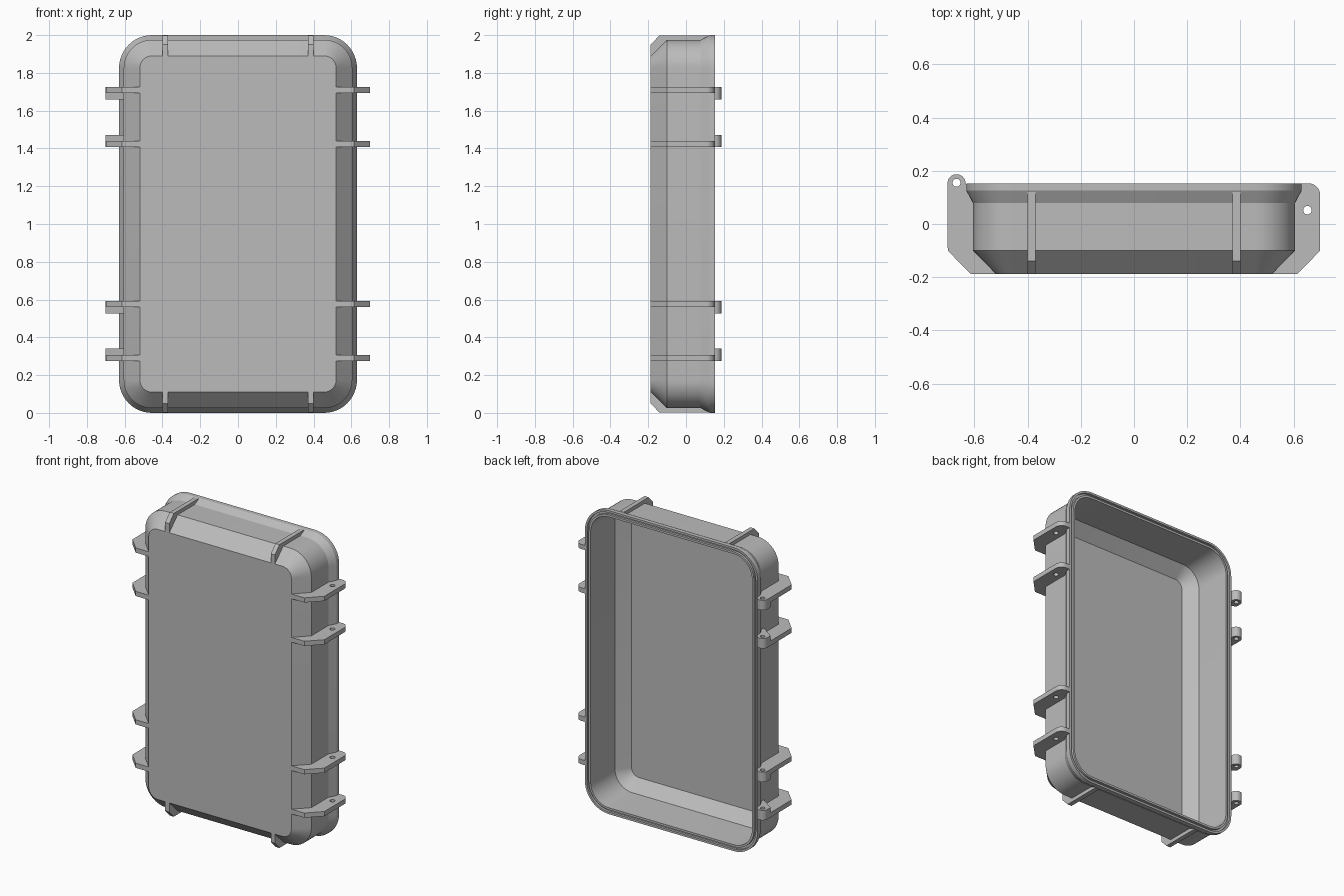
import bpy, bmesh, math

if "Cube" in bpy.data.objects:
    bpy.data.objects.remove(bpy.data.objects["Cube"])

FRONT, RIM = -0.187, 0.153

grey = bpy.data.materials.new("case_grey")
grey.diffuse_color = (0.5, 0.5, 0.5, 1)
grey.use_nodes = True
grey.node_tree.nodes["Principled BSDF"].inputs["Base Color"].default_value = grey.diffuse_color


def finish(ob):
    ob.data.materials.clear()
    ob.data.materials.append(grey)
    bpy.ops.object.select_all(action='DESELECT')
    ob.select_set(True)
    bpy.context.view_layer.objects.active = ob
    bpy.ops.object.shade_smooth_by_angle(angle=math.radians(25))


def rounded_rect(inset, n=12):
    """Points of the rim outline, moved inwards by inset."""
    hw, hh, r = 0.63 - inset, 1.0 - inset, 0.175 - inset
    pts = []
    for k, (sx, sz) in enumerate([(1, 1), (-1, 1), (-1, -1), (1, -1)]):
        for i in range(n + 1):
            a = math.pi / 2 * (k + i / n)
            pts.append((sx * (hw - r) + r * math.cos(a), 1 + sz * (hh - r) + r * math.sin(a)))
    return pts


def arc(cx, cy, r, a0, a1, n=12):
    return [(cx + r * math.cos(math.radians(a0 + (a1 - a0) * i / n)),
             cy + r * math.sin(math.radians(a0 + (a1 - a0) * i / n))) for i in range(n + 1)]


def plate(name, outline, thickness, location, rotation=(0, 0, 0), hole=None):
    """Flat plate from an outline, with an optional pin hole."""
    cu = bpy.data.curves.new(name, 'CURVE')
    cu.dimensions, cu.fill_mode, cu.extrude = '2D', 'BOTH', thickness / 2
    loops = [outline] + ([arc(*hole, 0, 345, 23)] if hole else [])
    for loop in loops:
        sp = cu.splines.new('POLY')
        sp.points.add(len(loop) - 1)
        for p, (x, y) in zip(sp.points, loop):
            p.co = (x, y, 0, 1)
        sp.use_cyclic_u = True
    ob = bpy.data.objects.new(name, cu)
    ob.location, ob.rotation_euler = location, rotation
    bpy.context.collection.objects.link(ob)
    bpy.ops.object.select_all(action='DESELECT')
    ob.select_set(True)
    bpy.context.view_layer.objects.active = ob
    bpy.ops.object.convert(target='MESH')
    ob = bpy.context.view_layer.objects.active
    bm = bmesh.new()
    bm.from_mesh(ob.data)
    bmesh.ops.remove_doubles(bm, verts=bm.verts, dist=1e-5)
    bmesh.ops.recalc_face_normals(bm, faces=bm.faces)
    bm.to_mesh(ob.data)
    bm.free()
    finish(ob)


# Shell: cross-section (inset, y) from outer panel round the grooved rim to the floor
section = [(0.11, FRONT), (0.025, -0.10), (0.025, 0.078), (0.0, 0.125), (0.0, RIM),
           (0.014, RIM), (0.014, RIM - 0.015), (0.028, RIM - 0.015), (0.028, RIM),
           (0.042, RIM), (0.050, -0.088), (0.122, FRONT + 0.028)]
bm = bmesh.new()
rings = [[bm.verts.new((x, y, z)) for x, z in rounded_rect(i)] for i, y in section]
for a, b in zip(rings, rings[1:]):
    for i in range(len(a)):
        j = (i + 1) % len(a)
        bm.faces.new((a[i], a[j], b[j], b[i]))
bm.faces.new(rings[0])
bm.faces.new(rings[-1])
bmesh.ops.recalc_face_normals(bm, faces=bm.faces)
me = bpy.data.meshes.new("case_shell")
bm.to_mesh(me)
bm.free()
shell = bpy.data.objects.new("case_shell", me)
bpy.context.collection.objects.link(shell)
finish(shell)

# Side brackets: latch plates on the right, hinge plates with knuckles on the left
inner = [(0.60, 0.08), (0.595, -0.105), (0.52, FRONT)]
foot = [(0.615, FRONT), (0.70, -0.10)]
latch = inner + foot + arc(0.655, RIM - 0.045, 0.045, 0, 90) + [(0.62, RIM), (0.62, 0.125)]
hinge = inner + foot + arc(0.667, 0.153, 0.034, 0, 180, 20) + [(0.62, 0.125)]
knuckle = [(0.60, 0.08), (0.60, 0.05), (0.701, 0.12)] + \
    arc(0.667, 0.153, 0.034, 0, 180, 20) + [(0.62, 0.125)]


def flip(pts):
    return [(-x, y) for x, y in pts]


for sign, end in ((1, "upper"), (-1, "lower")):
    for d, inward, spot in ((0.709, -1, "outer"), (0.423, 1, "inner")):
        z = 1 + sign * d
        tag = end + "_" + spot
        plate("latch_bracket_" + tag, latch, 0.031, (0, 0, z), hole=(0.652, 0.052, 0.016))
        plate("hinge_bracket_" + tag, flip(hinge), 0.031, (0, 0, z), hole=(-0.667, 0.155, 0.015))
        plate("hinge_knuckle_" + tag, flip(knuckle), 0.034,
              (0, 0, z + sign * inward * 0.0325), hole=(-0.667, 0.155, 0.015))

# End ribs, top and bottom
rib = [(FRONT, 0.89), (FRONT, 0.95), (-0.14, 0.999), (0.12, 0.999), (0.12, 0.965), (-0.105, 0.965)]
for sign, end in ((1, "top"), (-1, "bottom")):
    for x, side in ((-0.385, "left"), (0.385, "right")):
        plate("rib_%s_%s" % (end, side), [(y, sign * z) for y, z in rib], 0.03,
              (x, 0, 1), (math.pi / 2, 0, math.pi / 2))
